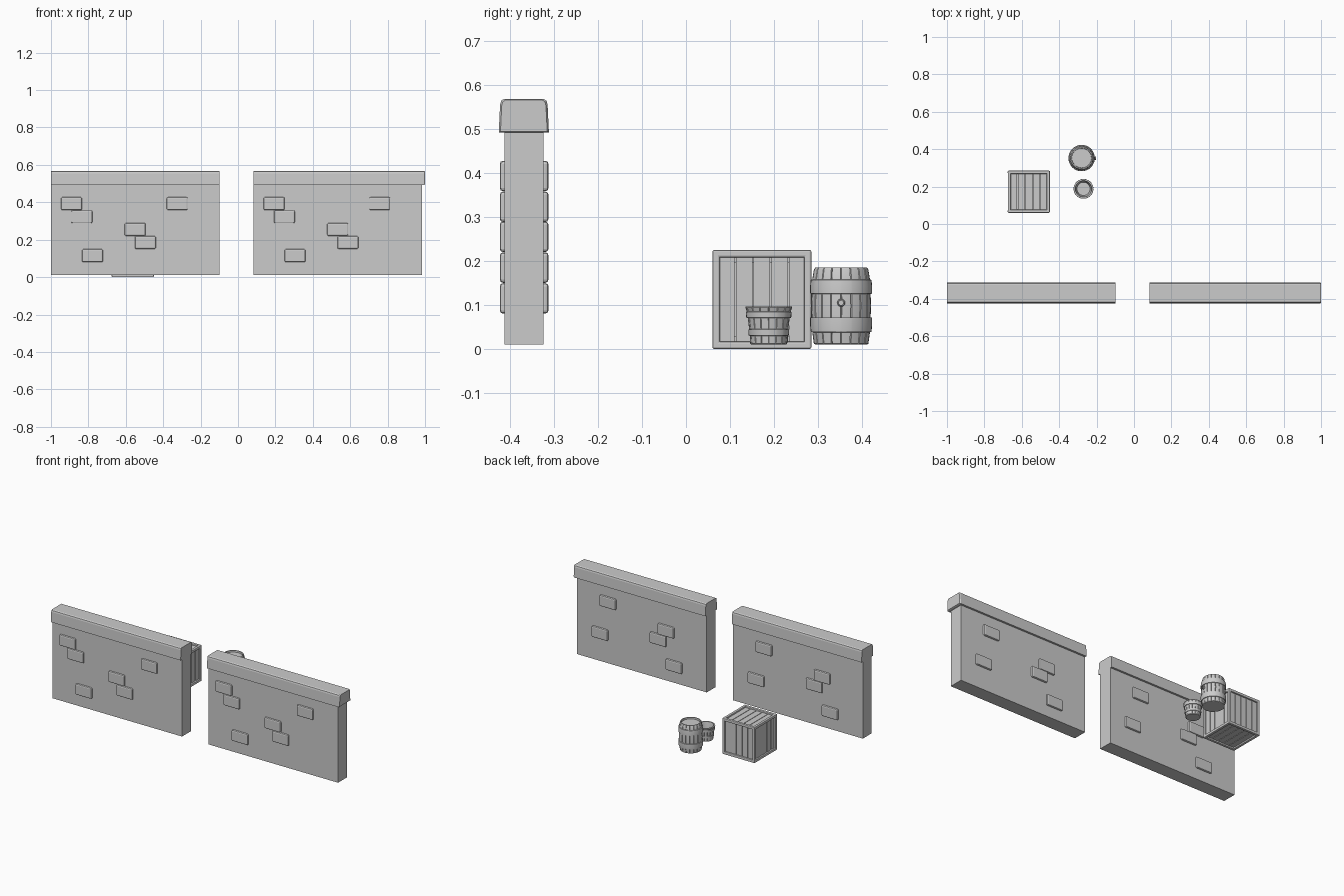
import bpy, bmesh, math
from mathutils import Vector

if "Cube" in bpy.data.objects:
    bpy.data.objects.remove(bpy.data.objects["Cube"])


def finish(bm, name, smooth=False):
    bmesh.ops.recalc_face_normals(bm, faces=bm.faces)
    me = bpy.data.meshes.new(name)
    bm.to_mesh(me)
    bm.free()
    ob = bpy.data.objects.new(name, me)
    bpy.context.collection.objects.link(ob)
    if smooth:
        bpy.ops.object.select_all(action='DESELECT')
        ob.select_set(True)
        bpy.context.view_layer.objects.active = ob
        bpy.ops.object.shade_smooth_by_angle(angle=math.radians(35))
    return ob


def add_box(bm, lo, hi, bevel=0.0):
    lo, hi = Vector(lo), Vector(hi)
    verts = bmesh.ops.create_cube(bm, size=1)['verts']
    for v in verts:
        v.co = Vector(((lo + hi)[i] / 2 + v.co[i] * (hi - lo)[i] for i in range(3)))
    if bevel:
        edges = list({e for v in verts for e in v.link_edges})
        bmesh.ops.bevel(bm, geom=edges, offset=bevel, segments=2, profile=0.5, affect='EDGES')


def box(name, lo, hi, bevel=0.0):
    bm = bmesh.new()
    add_box(bm, lo, hi, bevel)
    return finish(bm, name)


def lathe(name, profile, centre, staves, sub=4):
    """Revolve (radius, z, groove depth) points; grooves mark gaps between staves."""
    bm = bmesh.new()
    rings = []
    for r, z, depth in profile:
        ring = []
        for s in range(staves):
            step = math.tau / staves
            fr = [0.0] + [0.06 + 0.88 * k / (sub - 2) for k in range(sub - 1)]
            for k, f in enumerate(fr):
                a = (s + f) * step
                rr = r - (depth if k == 0 else 0)
                ring.append(bm.verts.new((centre[0] + rr * math.cos(a), centre[1] + rr * math.sin(a), z)))
        rings.append(ring)
    n = len(rings[0])
    for a, b in zip(rings, rings[1:]):
        for i in range(n):
            bm.faces.new((a[i], a[(i + 1) % n], b[(i + 1) % n], b[i]))
    bm.faces.new(rings[0][::-1])
    bm.faces.new(rings[-1])
    return finish(bm, name, True)


# Walls: slab, tapered coping and raised stones
FRONT = [(-0.89, .393), (-0.835, .323), (-0.55, .255), (-0.495, .185), (-0.778, .115), (-0.325, .393)]
BACK = [(-0.317, .393), (-0.262, .185), (-0.72, .323), (-0.665, .255), (-0.775, .115)]
COPING = [(-.4255, .492), (-.4225, .555), (-.420, .564), (-.414, .568),
          (-.323, .568), (-.317, .564), (-.3145, .555), (-.3115, .492)]


def wall(side, dx, overhang):
    box(side + "_wall", (-1 + dx, -.412, .01), (-.10 + dx, -.324, .50))
    bm = bmesh.new()
    sections = [(-1 + dx, 1.0), (-.10 + dx + overhang, 1.0)]
    if overhang:
        sections = [(-1 + dx, 1.0), (-.10 + dx + overhang - .006, 1.0), (-.10 + dx + overhang, .93)]
    rings = [[bm.verts.new((x, -.3685 + (y + .3685) * s, .53 + (z - .53) * s)) for y, z in COPING]
             for x, s in sections]
    for a, b in zip(rings, rings[1:]):
        for i in range(len(a)):
            j = (i + 1) % len(a)
            bm.faces.new((a[i], a[j], b[j], b[i]))
    bm.faces.new(rings[0])
    bm.faces.new(rings[-1])
    finish(bm, side + "_coping")
    bm = bmesh.new()
    for stones, y0, y1 in ((FRONT, -.423, -.395), (BACK, -.341, -.3125)):
        for x, z in stones:
            add_box(bm, (x + dx - .056, y0, z - .0345), (x + dx + .056, y1, z + .0345), .007)
    finish(bm, side + "_wall_stones")


wall("left", 0.0, 0.0)
wall("right", 1.083, 0.017)

# Crate: twelve frame beams around recessed planks
C, H, T = Vector((-.5625, .1725, .1125)), .1125, .017
bm = bmesh.new()
for axis in range(3):
    u, v = (axis + 1) % 3, (axis + 2) % 3
    for su in (-1, 1):
        for sv in (-1, 1):
            lo, hi = C.copy(), C.copy()
            lo[axis] -= H
            hi[axis] += H
            for ax, s in ((u, su), (v, sv)):
                lo[ax] += s * (H - T / 2) - T / 2
                hi[ax] += s * (H - T / 2) + T / 2
            add_box(bm, lo, hi, .004)
finish(bm, "crate_frame")
box("crate_core", C - Vector((1, 1, 1)) * (H - .018), C + Vector((1, 1, 1)) * (H - .018))
bm = bmesh.new()
W = 2 * (H - .012) / 5
for axis, across, along in ((0, 1, 2), (1, 0, 2), (2, 0, 1)):
    for s in (-1, 1):
        for i in range(5):
            lo, hi = C.copy(), C.copy()
            mid = (i - 2) * W
            lo[across] += mid - W / 2 + .0015
            hi[across] += mid + W / 2 - .0015
            lo[along] -= H - .01
            hi[along] += H - .01
            a, b = sorted((s * (H - .03), s * (H - .009)))
            lo[axis] += a
            hi[axis] += b
            add_box(bm, lo, hi)
finish(bm, "crate_planks")

# Barrel: bulged staves, two hoops, recessed lid and a bung
BX, BY = -.28, .3525
G = .004
lathe("barrel", [(.058, .010, 0), (.062, .012, G), (.0655, .038, G),
                 (.069, .039, 0), (.0705, .055, 0), (.0705, .071, 0), (.067, .072, G),
                 (.068, .098, G), (.067, .125, G), (.0705, .126, 0), (.0705, .142, 0),
                 (.069, .157, 0), (.0655, .158, G), (.062, .180, G), (.059, .185, 0),
                 (.053, .185, 0), (.052, .175, 0)], (BX, BY), 18)
bm = bmesh.new()
rings = []
for r, x in ((.009, -.225), (.009, -.204), (.007, -.202), (.005, -.202), (.005, -.207)):
    rings.append([bm.verts.new((x, BY + r * math.cos(math.tau * k / 16), .105 + r * math.sin(math.tau * k / 16)))
                  for k in range(16)])
for a, b in zip(rings, rings[1:]):
    for i in range(16):
        bm.faces.new((a[i], a[(i + 1) % 16], b[(i + 1) % 16], b[i]))
bm.faces.new(rings[0])
bm.faces.new(rings[-1])
finish(bm, "barrel_bung", True)

# Open bucket: tapered staves, hoops and hollow inside
g = .0025
lathe("bucket", [(.040, .010, 0), (.042, .012, g), (.043, .030, g), (.0455, .031, 0),
                 (.0465, .044, 0), (.0445, .045, g), (.0475, .070, g), (.051, .071, 0),
                 (.052, .084, 0), (.050, .085, g), (.053, .094, g), (.052, .097, 0),
                 (.044, .097, 0), (.042, .088, 0), (.035, .022, 0)], (-.27, .188), 16)
